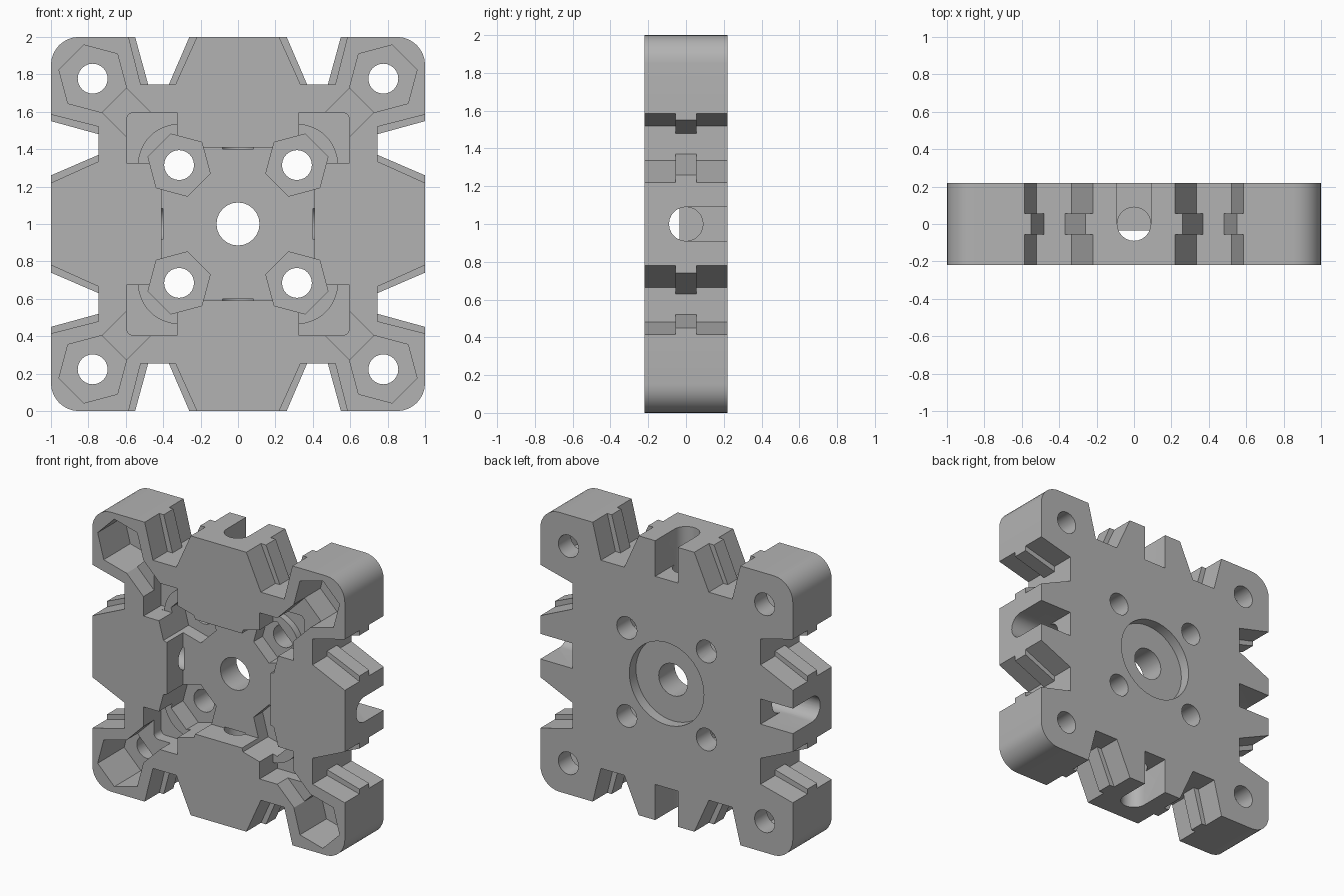
import bpy, bmesh
from math import sin, cos, pi, radians

cube = bpy.data.objects.get("Cube")
if cube:
    bpy.data.objects.remove(cube, do_unlink=True)

FRONT, BACK, OUT = -0.22, 0.22, 1.2

grey = bpy.data.materials.new("plain grey")
grey.use_nodes = True
colour = (0.45, 0.45, 0.45, 1)
grey.diffuse_color = colour
grey.node_tree.nodes["Principled BSDF"].inputs["Base Color"].default_value = colour


def arc(cx, cz, r, a0, a1, n):
    """Points along an arc, angles in degrees."""
    return [(cx + r * cos(radians(a0 + (a1 - a0) * i / n)),
             cz + r * sin(radians(a0 + (a1 - a0) * i / n))) for i in range(n + 1)]


def ring(cx, cz, r, sides=24, start=0):
    return arc(cx, cz, r, start, start + 360, sides)[:-1]


def rounded_rect(x0, x1, r, n=5):
    """Square spanning x0..x1 on both axes with rounded corners."""
    a, b = x0 + r, x1 - r
    return (arc(b, b, r, 0, 90, n) + arc(a, b, r, 90, 180, n)
            + arc(a, a, r, 180, 270, n) + arc(b, a, r, 270, 360, n))


def prism(name, pts, y0, y1):
    """Extrude an (x, z) outline, measured from the centre, along y."""
    bm = bmesh.new()
    face = bm.faces.new([bm.verts.new((x, y0, z + 1)) for x, z in pts])
    new = bmesh.ops.extrude_face_region(bm, geom=[face])["geom"]
    bmesh.ops.translate(bm, vec=(0, y1 - y0, 0),
                        verts=[v for v in new if isinstance(v, bmesh.types.BMVert)])
    bmesh.ops.recalc_face_normals(bm, faces=bm.faces)
    mesh = bpy.data.meshes.new(name)
    bm.to_mesh(mesh)
    bm.free()
    mesh.materials.append(grey)
    obj = bpy.data.objects.new(name, mesh)
    bpy.context.collection.objects.link(obj)
    return obj


def side_prism(name, pts, x0, x1):
    """Extrude a (y, z) outline along x."""
    obj = prism(name, [(y, z) for y, z in pts], x0, x1)
    for v in obj.data.vertices:
        x, y, z = v.co
        v.co = (y, x, z)
    obj.data.flip_normals()
    return obj


body = prism("mounting_plate", rounded_rect(-1, 1, 0.15, 8), FRONT, BACK)
cutters = []


def cut(obj):
    obj.hide_render = True
    cutters.append(obj)
    mod = body.modifiers.new(obj.name, "BOOLEAN")
    mod.operation, mod.solver, mod.object = "DIFFERENCE", "EXACT", obj


def four_corners(name, pts, y0, y1):
    for sx in (1, -1):
        for sz in (1, -1):
            cut(prism(name, [(x * sx, z * sz) for x, z in pts], y0, y1))


def notch(near_top, near_floor, far_floor, far_top):
    """Tapered notch outline, carried past the rim at the same slope."""
    floor, rim = 0.745, 1.1
    k = (rim - floor) / (1 - floor)
    return [(near_floor + (near_top - near_floor) * k, rim), (near_floor, floor),
            (far_floor, floor), (far_floor + (far_top - far_floor) * k, rim)]


# Stepped notches on the four rims, leaving a central rib on each wall
narrow = notch(0.26, 0.37, 0.48, 0.55)
wide = notch(0.22, 0.335, 0.52, 0.585)
for swap in (False, True):
    for pts, y0, y1 in ((narrow, -0.5, 0.5), (wide, -0.5, -0.055), (wide, 0.055, 0.5)):
        four_corners("notch_cutter", [(z, x) if swap else (x, z) for x, z in pts], y0, y1)

# Square recess, centre bore and round rear seat
cut(prism("recess_cutter", [(-.41, -.41), (.41, -.41), (.41, .41), (-.41, .41)], -0.5, -0.035))
cut(prism("bore_cutter", ring(0, 0, 0.115), -0.5, 0.5))
cut(prism("rear_seat_cutter", ring(0, 0, 0.295, 48), 0.145, 0.5))

# Corner nut pockets, diagonal channels and inner nut pockets with holes
c, i = 0.777, 0.315
four_corners("corner_pocket_cutter", ring(c, c, 0.187, 6, 15), -0.5, 0.08)
four_corners("corner_hole_cutter", ring(c, c, 0.08), -0.5, 0.5)
four_corners("channel_cutter", [(.73, .60), (.60, .73), (.42, .55), (.55, .42)], -0.5, -0.10)
four_corners("shelf_cutter", rounded_rect(0.325, 0.595, 0.035), -0.5, -0.07)
well = (arc(i, i, 0.22, 3, 87, 10) + [(0.325, 0.595)]
        + arc(0.56, 0.56, 0.035, 90, 0, 5) + [(0.595, 0.325)])
four_corners("well_cutter", well, -0.5, -0.02)
four_corners("inner_pocket_cutter", ring(i, i, 0.172, 6, 15), -0.5, 0.065)
four_corners("inner_hole_cutter", ring(i, i, 0.08), -0.5, 0.5)

# Round side bores with U slots open to the back at each rim
slot = arc(0, 0, 0.09, 90, 270, 12) + [(0.5, -0.09), (0.5, 0.09)]
for s in (1, -1):
    for outline, inner in ((ring(0, 0, 0.09), 0.402), (slot, 0.745)):
        cut(side_prism("side_bore_cutter", outline, s * inner, s * OUT))
        upright = side_prism("end_bore_cutter", outline, s * inner, s * OUT)
        for v in upright.data.vertices:
            x, y, z = v.co
            v.co = (z - 1, y, x + 1)
        upright.data.flip_normals()
        cut(upright)

for cutter in cutters:
    bm = bmesh.new()
    bm.from_mesh(cutter.data)
    bmesh.ops.recalc_face_normals(bm, faces=bm.faces)
    bm.to_mesh(cutter.data)
    bm.free()

# Bake the cuts and tidy up
bpy.context.view_layer.update()
graph = bpy.context.evaluated_depsgraph_get()
baked = bpy.data.meshes.new_from_object(body.evaluated_get(graph))
body.modifiers.clear()
body.data = baked
for cutter in cutters:
    bpy.data.objects.remove(cutter, do_unlink=True)
bpy.ops.object.select_all(action="DESELECT")
body.select_set(True)
bpy.context.view_layer.objects.active = body
bpy.ops.object.shade_smooth_by_angle(angle=radians(30))
